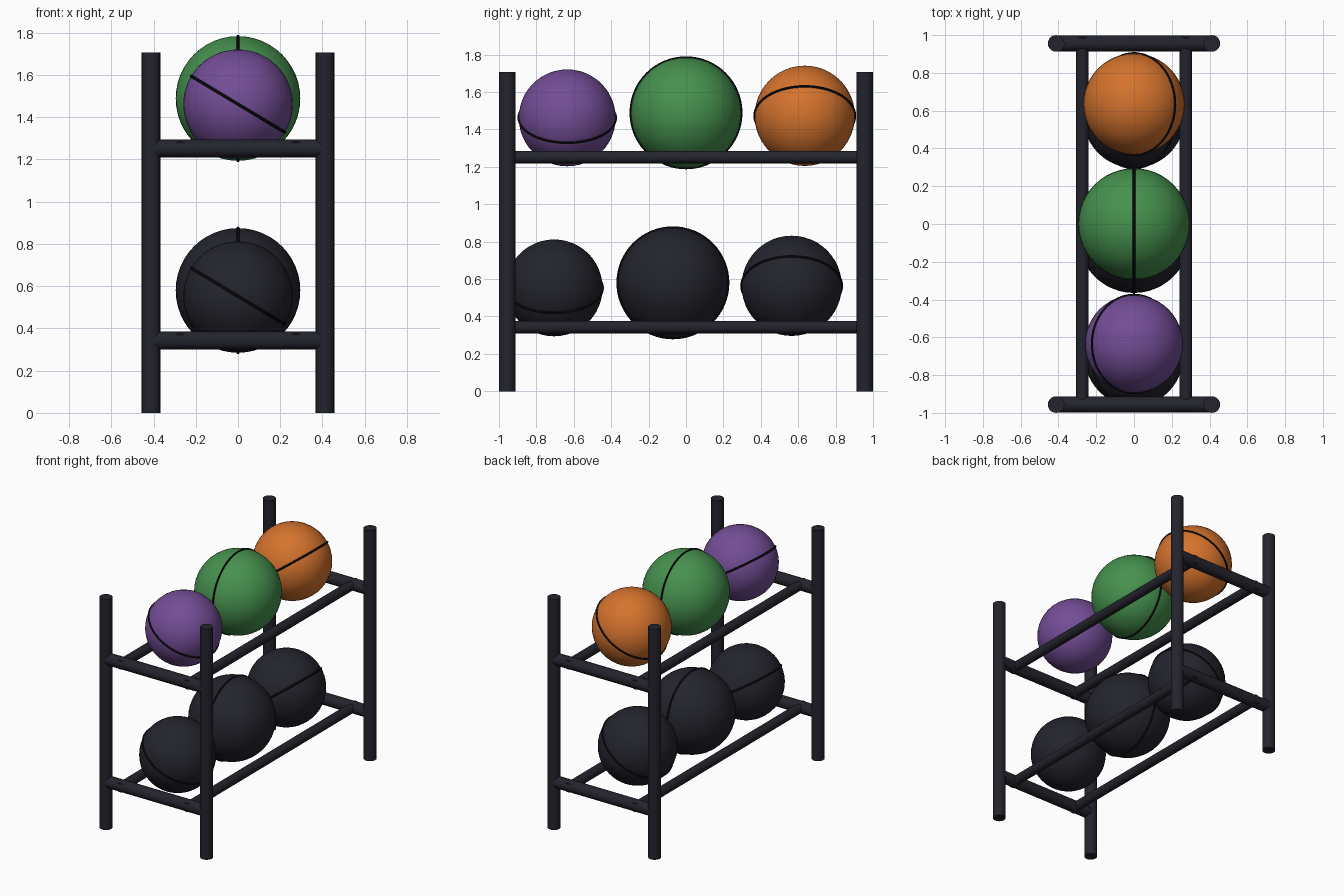
import bpy
import math

if "Cube" in bpy.data.objects:
    bpy.data.objects.remove(bpy.data.objects["Cube"])


def material(name, rgb):
    m = bpy.data.materials.new(name)
    m.diffuse_color = (*rgb, 1)
    m.use_nodes = True
    m.node_tree.nodes["Principled BSDF"].inputs["Base Color"].default_value = m.diffuse_color
    return m


DARK = material("charcoal", (0.017, 0.017, 0.026))
SEAM = material("seam_black", (0.006, 0.006, 0.009))
PURPLE = material("purple", (0.171, 0.074, 0.305))
GREEN = material("green", (0.061, 0.283, 0.076))
ORANGE = material("orange", (0.66, 0.17, 0.026))


def finish(name, mat):
    ob = bpy.context.object
    ob.name = name
    ob.data.materials.append(mat)
    bpy.ops.object.shade_smooth_by_angle(angle=math.radians(40))
    return ob


def tube(name, center, length, radius, rotation=(0, 0, 0)):
    bpy.ops.mesh.primitive_cylinder_add(vertices=20, radius=radius, depth=length,
                                        location=center, rotation=rotation)
    return finish(name, DARK)


def ball(name, y, z, radius, tilt, mat):
    # Sphere with one raised seam hoop, tilted about the rack's long axis
    bpy.ops.mesh.primitive_uv_sphere_add(segments=48, ring_count=24, radius=radius,
                                         location=(0, y, z))
    finish(name, mat)
    bpy.ops.mesh.primitive_torus_add(major_segments=64, minor_segments=8,
                                     major_radius=radius, minor_radius=0.007,
                                     location=(0, y, z),
                                     rotation=(0, math.radians(tilt), 0))
    finish(name + "_seam", SEAM)


HALF_W, HALF_L, HEIGHT = 0.412, 0.956, 1.706
SHELVES = {"lower": 0.343, "upper": 1.252}

# Corner posts
for x in (-HALF_W, HALF_W):
    for y in (-HALF_L, HALF_L):
        tube("post", (x, y, HEIGHT / 2), HEIGHT, 0.044)

for level, z in SHELVES.items():
    # End crossbars
    for y in (-HALF_L, HALF_L):
        tube(level + "_crossbar", (0, y, z), 2 * HALF_W, 0.043, (0, math.pi / 2, 0))
    # Long rails that carry the balls
    for x in (-0.274, 0.274):
        tube(level + "_rail", (x, 0, z), 1.98, 0.034, (math.pi / 2, 0, 0))
    # Three balls per shelf, the lower row shifted toward the front
    upper = level == "upper"
    shift = 0 if upper else -0.07
    for size, y, dz, r, tilt, mat in (("small", -0.635, 0.21, 0.259, 31, PURPLE),
                                      ("large", 0.0, 0.237, 0.295, 90, GREEN),
                                      ("medium", 0.635, 0.221, 0.268, -36, ORANGE)):
        ball(f"{level}_{size}_ball", y + shift, z + dz, r, tilt, mat if upper else DARK)
